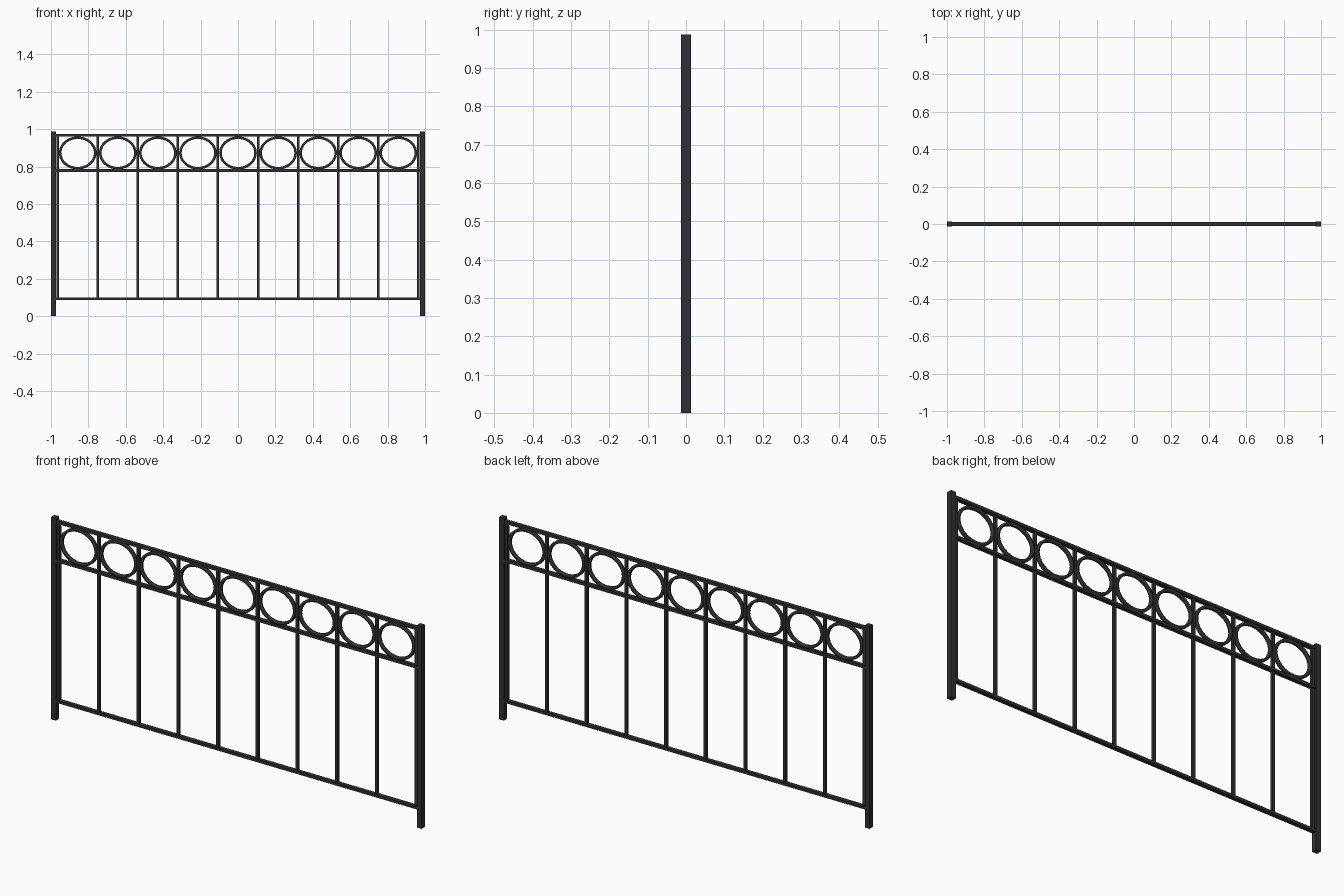
import bpy, bmesh, math

if "Cube" in bpy.data.objects:
    bpy.data.objects.remove(bpy.data.objects["Cube"])

iron = bpy.data.materials.new("dark_iron")
iron.diffuse_color = (0.03, 0.03, 0.033, 1)
iron.use_nodes = True
iron.node_tree.nodes["Principled BSDF"].inputs["Base Color"].default_value = iron.diffuse_color

PITCH = 0.2143          # spacing of balusters
Z_LOW, Z_MID, Z_TOP = 0.093, 0.779, 0.967
BAR = 0.0135            # bar thickness


def finish(name, bm):
    mesh = bpy.data.meshes.new(name)
    bmesh.ops.recalc_face_normals(bm, faces=bm.faces)
    bm.to_mesh(mesh)
    bm.free()
    ob = bpy.data.objects.new(name, mesh)
    bpy.context.collection.objects.link(ob)
    mesh.materials.append(iron)
    return ob


def box(name, center, size):
    bm = bmesh.new()
    bmesh.ops.create_cube(bm, size=1)
    for v in bm.verts:
        v.co = [c + p * s for c, p, s in zip(center, v.co, size)]
    return finish(name, bm)


def oval_ring(name, x, z, rx, rz, wall, depth, n=48):
    bm = bmesh.new()
    loops = []
    for i in range(n):
        a = 2 * math.pi * i / n
        c, s = math.cos(a), math.sin(a)
        section = ((0, -1), (0, 1), (wall, 1), (wall, -1))
        loops.append([bm.verts.new((x + (rx - w) * c, d * depth / 2, z + (rz - w) * s))
                      for w, d in section])
    for i in range(n):
        a, b = loops[i], loops[(i + 1) % n]
        for k in range(4):
            m = (k + 1) % 4
            f = bm.faces.new((a[k], a[m], b[m], b[k]))
            f.smooth = True
    for e in bm.edges:
        e.smooth = e.calc_face_angle(0) < math.radians(40)
    return finish(name, bm)


# End posts
for side, sx in (("left", -1), ("right", 1)):
    box(f"{side}_post", (sx * 0.987, 0, 0.4935), (0.026, 0.026, 0.987))

# Horizontal rails between the posts
for name, z in (("bottom_rail", Z_LOW), ("middle_rail", Z_MID), ("top_rail", Z_TOP)):
    box(name, (0, 0, z), (1.95, 0.02, BAR))

# Vertical balusters, including one beside each post
for i in range(10):
    box(f"baluster_{i + 1}", ((i - 4.5) * PITCH, 0, (Z_LOW + Z_TOP) / 2),
        (BAR, BAR, Z_TOP - Z_LOW))

# Oval rings between the two upper rails
for i in range(9):
    oval_ring(f"ring_{i + 1}", (i - 4) * PITCH, (Z_MID + Z_TOP) / 2,
              (PITCH - BAR) / 2, (Z_TOP - Z_MID - BAR) / 2 + 0.001, 0.0135, BAR)
